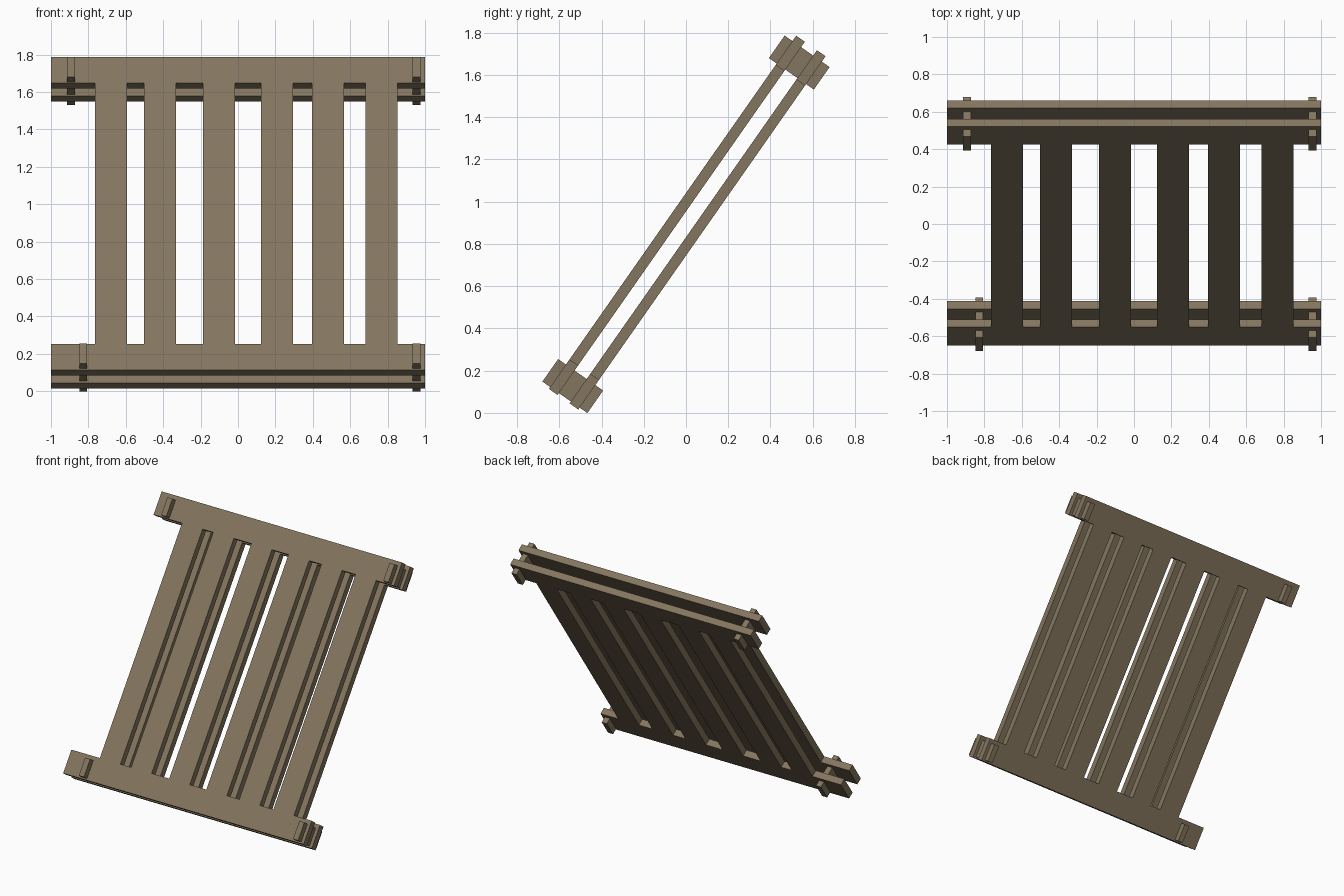
import bpy, bmesh, math
from mathutils import Matrix

if "Cube" in bpy.data.objects:
    bpy.data.objects.remove(bpy.data.objects["Cube"])

# Leaning frame: local x = across, local y = along the slats, local z = facing normal
TILT = Matrix.Translation((0, 0, 0.893)) @ Matrix.Rotation(math.radians(55), 4, 'X')

wood = bpy.data.materials.new("weathered_wood")
wood.diffuse_color = (0.23, 0.18, 0.115, 1)
wood.use_nodes = True
wood.node_tree.nodes["Principled BSDF"].inputs["Base Color"].default_value = wood.diffuse_color


def box(name, x, y, z):
    """Box from (min, max) ranges in the tilted frame."""
    bm = bmesh.new()
    bmesh.ops.create_cube(bm, size=1)
    for v in bm.verts:
        for i, (lo, hi) in enumerate((x, y, z)):
            v.co[i] = lo if v.co[i] < 0 else hi
    me = bpy.data.meshes.new(name)
    bm.to_mesh(me)
    bm.free()
    me.materials.append(wood)
    ob = bpy.data.objects.new(name, me)
    ob.matrix_world = TILT
    bpy.context.collection.objects.link(ob)
    return ob


LOW_RAIL, TOP_RAIL = (-1.011, -0.84), (0.862, 1.031)
SLAT_CENTRES = (-0.678, -0.418, -0.101, 0.208, 0.482, 0.766)
SLAT_HALF = 0.0855

# Two parallel layers, each with two rails and six slats flush with them
for side, depth in (("front", (0.035, 0.085)), ("back", (-0.085, -0.035))):
    box(side + "_lower_rail", (-1, 1), LOW_RAIL, depth)
    box(side + "_upper_rail", (-1, 1), TOP_RAIL, depth)
    for i, c in enumerate(SLAT_CENTRES, 1):
        box(f"{side}_slat_{i}", (c - SLAT_HALF, c + SLAT_HALF),
            (LOW_RAIL[1], TOP_RAIL[0]), depth)

# Pegs passing through both layers near the rail ends
for name, x, y in (("upper_left_peg", -0.893, (0.87, 1.0)),
                   ("upper_right_peg", 0.955, (0.87, 1.0)),
                   ("lower_left_peg", -0.827, (-1.0, -0.87)),
                   ("lower_right_peg", 0.955, (-1.0, -0.87))):
    box(name, (x - 0.021, x + 0.021), y, (-0.13, 0.13))
